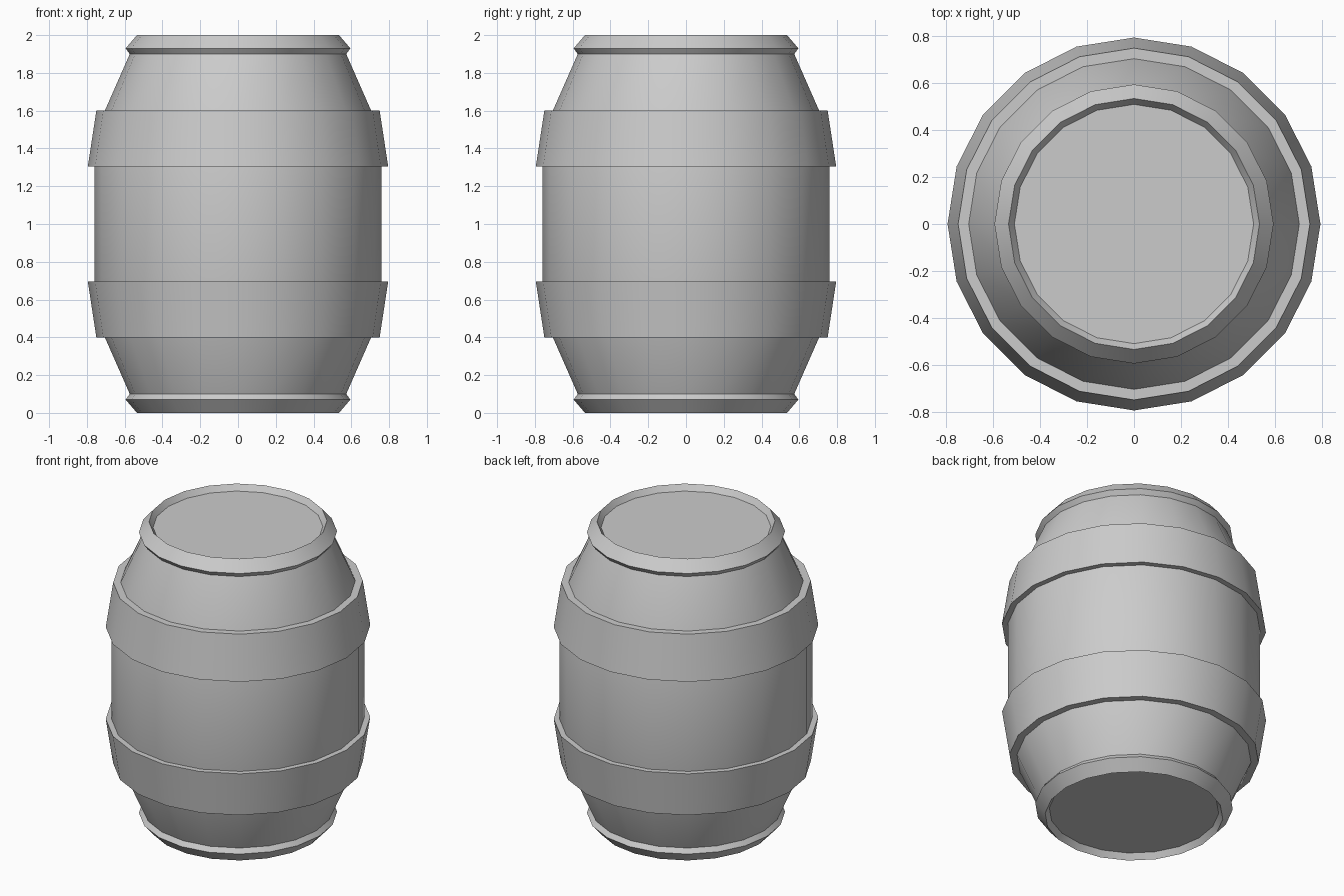
import bpy, bmesh, math

if "Cube" in bpy.data.objects:
    bpy.data.objects.remove(bpy.data.objects["Cube"])

SIDES = 20


def lathe(name, profile, ring=False):
    """Revolve (radius, z) points about z; ring joins the profile into a loop, otherwise the ends are capped."""
    bm = bmesh.new()
    rows = []
    for r, z in profile:
        rows.append([bm.verts.new((r * math.cos(math.tau * i / SIDES),
                                   r * math.sin(math.tau * i / SIDES), z))
                     for i in range(SIDES)])
    pairs = list(zip(rows, rows[1:]))
    if ring:
        pairs.append((rows[-1], rows[0]))
    else:
        bm.faces.new(rows[0])
        bm.faces.new(rows[-1])
    for a, b in pairs:
        for i in range(SIDES):
            j = (i + 1) % SIDES
            bm.faces.new((a[i], a[j], b[j], b[i]))
    bmesh.ops.recalc_face_normals(bm, faces=bm.faces[:])
    mesh = bpy.data.meshes.new(name)
    bm.to_mesh(mesh)
    bm.free()
    obj = bpy.data.objects.new(name, mesh)
    bpy.context.collection.objects.link(obj)
    bpy.ops.object.select_all(action='DESELECT')
    obj.select_set(True)
    bpy.context.view_layer.objects.active = obj
    bpy.ops.object.shade_smooth_by_angle(angle=math.radians(30))
    return obj


def flip(profile):
    """Mirror a profile about the barrel's mid height."""
    return [(r, 2 - z) for r, z in reversed(profile)]


# Barrel body with flared rims and recessed lids
upper = [(0.76, 1.305), (0.705, 1.60), (0.573, 1.90), (0.595, 1.93),
         (0.535, 2.0), (0.51, 1.962)]
lathe("barrel_body", flip(upper) + upper)

# Tapered hoops around the staves
hoop = [(0.76, 1.305), (0.795, 1.305), (0.75, 1.60), (0.705, 1.60)]
lathe("upper_hoop", hoop, ring=True)
lathe("lower_hoop", flip(hoop), ring=True)
